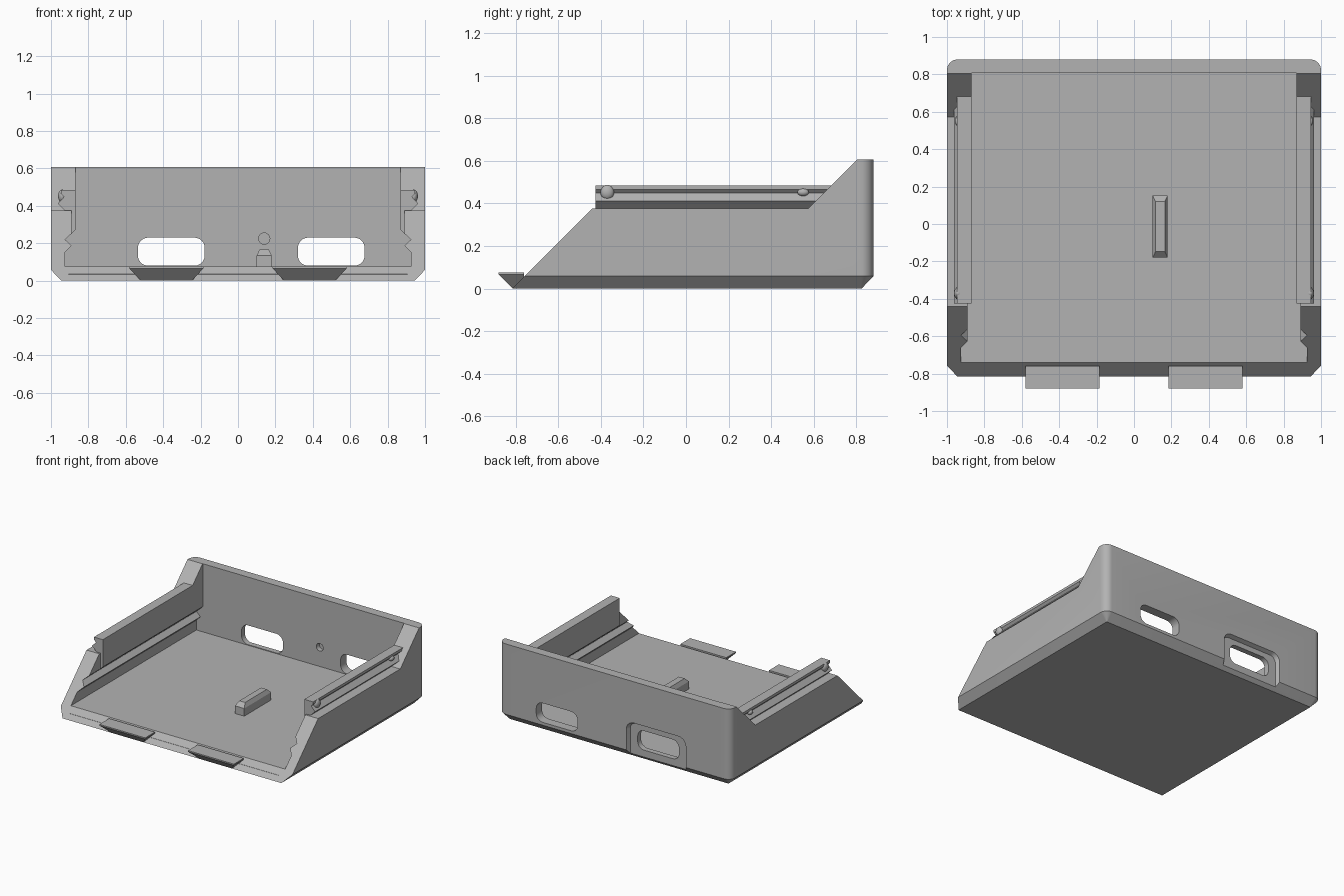
import bpy, bmesh, math
from mathutils import Vector

cube = bpy.data.objects.get("Cube")
if cube:
    bpy.data.objects.remove(cube, do_unlink=True)

grey = bpy.data.materials.new("plain_grey")
grey.use_nodes = True
grey.diffuse_color = (0.45, 0.45, 0.45, 1)
grey.node_tree.nodes["Principled BSDF"].inputs["Base Color"].default_value = (0.45, 0.45, 0.45, 1)


def loft(name, loops):
    """Closed solid through matching loops of 3D points."""
    bm = bmesh.new()
    rings = [[bm.verts.new(p) for p in loop] for loop in loops]
    n = len(rings[0])
    for a, b in zip(rings, rings[1:]):
        for i in range(n):
            j = (i + 1) % n
            bm.faces.new((a[i], a[j], b[j], b[i]))
    bm.faces.new(rings[0][::-1])
    bm.faces.new(rings[-1])
    bmesh.ops.recalc_face_normals(bm, faces=bm.faces)
    mesh = bpy.data.meshes.new(name)
    bm.to_mesh(mesh)
    bm.free()
    mesh.materials.append(grey)
    obj = bpy.data.objects.new(name, mesh)
    bpy.context.scene.collection.objects.link(obj)
    return obj


def along_y(pts, y):
    return [(u, y, v) for u, v in pts]


def along_x(pts, x):
    return [(x, u, v) for u, v in pts]


def flat(pts, z):
    return [(u, v, z) for u, v in pts]


def rounded(u0, u1, v0, v1, r_low, r_high, steps=8):
    """Rounded rectangle, with one radius for the low and one for the high corners."""
    pts = []
    corners = [(u0, v0, 1, 1, r_low, 180), (u1, v0, -1, 1, r_low, 270),
               (u1, v1, -1, -1, r_high, 0), (u0, v1, 1, -1, r_high, 90)]
    for u, v, su, sv, r, start in corners:
        for k in range(steps + 1):
            a = math.radians(start + 90 * k / steps)
            pts.append((u + su * r + r * math.cos(a), v + sv * r + r * math.sin(a)))
    return pts


def box(x0, x1, y0, y1):
    return [(x0, y0), (x1, y0), (x1, y1), (x0, y1)]


def subtract(obj, cutters):
    for c in cutters:
        c.hide_render = True
        m = obj.modifiers.new("cut", 'BOOLEAN')
        m.operation = 'DIFFERENCE'
        m.solver = 'EXACT'
        m.object = c
    bpy.context.view_layer.update()
    graph = bpy.context.evaluated_depsgraph_get()
    mesh = bpy.data.meshes.new_from_object(obj.evaluated_get(graph))
    obj.modifiers.clear()
    obj.data = mesh
    for c in cutters:
        bpy.data.objects.remove(c, do_unlink=True)


def smooth(obj):
    bpy.ops.object.select_all(action='DESELECT')
    obj.select_set(True)
    bpy.context.view_layer.objects.active = obj
    bpy.ops.object.shade_smooth_by_angle(angle=math.radians(25))


# Tray body: chamfered base and rounded back corners
tray = loft("tray_body", [
    flat(rounded(-0.945, 0.945, -0.85, 0.825, 0.002, 0.004), 0),
    flat(rounded(-1, 1, -0.85, 0.88, 0.002, 0.058), 0.058),
    flat(rounded(-1, 1, -0.85, 0.88, 0.002, 0.058), 0.607)])

# Inner cavity with the grooved side walls
half = [(0.925, 0.075), (0.925, 0.152), (0.89, 0.187), (0.925, 0.22),
        (0.89, 0.252), (0.89, 0.375), (0.87, 0.375), (0.87, 0.8)]
cavity = loft("cavity_cutter", [along_y(half + [(-x, z) for x, z in half[::-1]], y)
                                for y in (-1, 0.808)])

# Sloping outline of the side walls
outline = [(-1.015, -0.2), (-0.44, 0.375), (0.573, 0.375), (0.806, 0.608),
           (0.806, 0.9), (-1.015, 0.9)]
slope = loft("slope_cutter", [along_x(outline, x) for x in (-1.2, 1.2)])

# Upright front edge of the floor
sill = loft("sill_cutter", [flat(box(-0.905, 0.905, -1, -0.78), z) for z in (0.034, 0.2)])

# Openings, blind hole and recess of the back wall
slots = [loft("slot_cutter", [along_y(rounded(x, x + 0.357, 0.08, 0.23, 0.055, 0.055), y)
                              for y in (0.7, 1)]) for x in (-0.535, 0.32)]
ring = rounded(0.11, 0.17, 0.195, 0.255, 0.03, 0.03)
hole = loft("hole_cutter", [along_y(ring, y) for y in (0.7, 0.845)])
recess = loft("recess_cutter", [
    along_y(rounded(-0.6, -0.115, -0.1, 0.27, 0.01, 0.05), 0.85),
    along_y(rounded(-0.615, -0.1, -0.1, 0.285, 0.01, 0.065), 0.881),
    along_y(rounded(-0.615, -0.1, -0.1, 0.285, 0.01, 0.065), 1)])
subtract(tray, [cavity, slope, sill, *slots, hole, recess])
smooth(tray)

# Snap rails with latch bumps on both sides
rail_profile = [(0.87, 0.272), (0.89, 0.252), (0.925, 0.252), (0.925, 0.375),
                (0.963, 0.412), (0.93, 0.448), (0.946, 0.465), (0.946, 0.485), (0.87, 0.485)]
for side, sx in (("left", 1), ("right", -1)):
    pts = [(sx * x, z) for x, z in rail_profile]
    loft(side + "_rail", [along_y(pts, y) for y in (-0.425, 0.82)])
    for label, y, size in (("front", -0.37, (0.022, 0.032, 0.035)),
                           ("back", 0.55, (0.018, 0.027, 0.018))):
        bpy.ops.mesh.primitive_uv_sphere_add(segments=20, ring_count=12, radius=1,
                                             location=(sx * 0.94, y, 0.452))
        bump = bpy.context.object
        bump.name = side + "_" + label + "_bump"
        bump.scale = size
        bump.data.materials.append(grey)
        smooth(bump)

# Front tabs
for side, cx in (("left", 0.383), ("right", -0.383)):
    loft(side + "_tab", [
        flat(box(cx - 0.138, cx + 0.138, -0.815, -0.76), 0.001),
        flat(box(cx - 0.198, cx + 0.198, -0.88, -0.76), 0.066),
        flat(box(cx - 0.198, cx + 0.198, -0.88, -0.76), 0.0755)])

# Raised support on the floor
loft("floor_support", [
    flat(box(0.1, 0.18, -0.18, 0.152), 0.07),
    flat(box(0.1, 0.18, -0.18, 0.152), 0.135),
    flat(box(0.115, 0.165, -0.148, 0.12), 0.166)])
